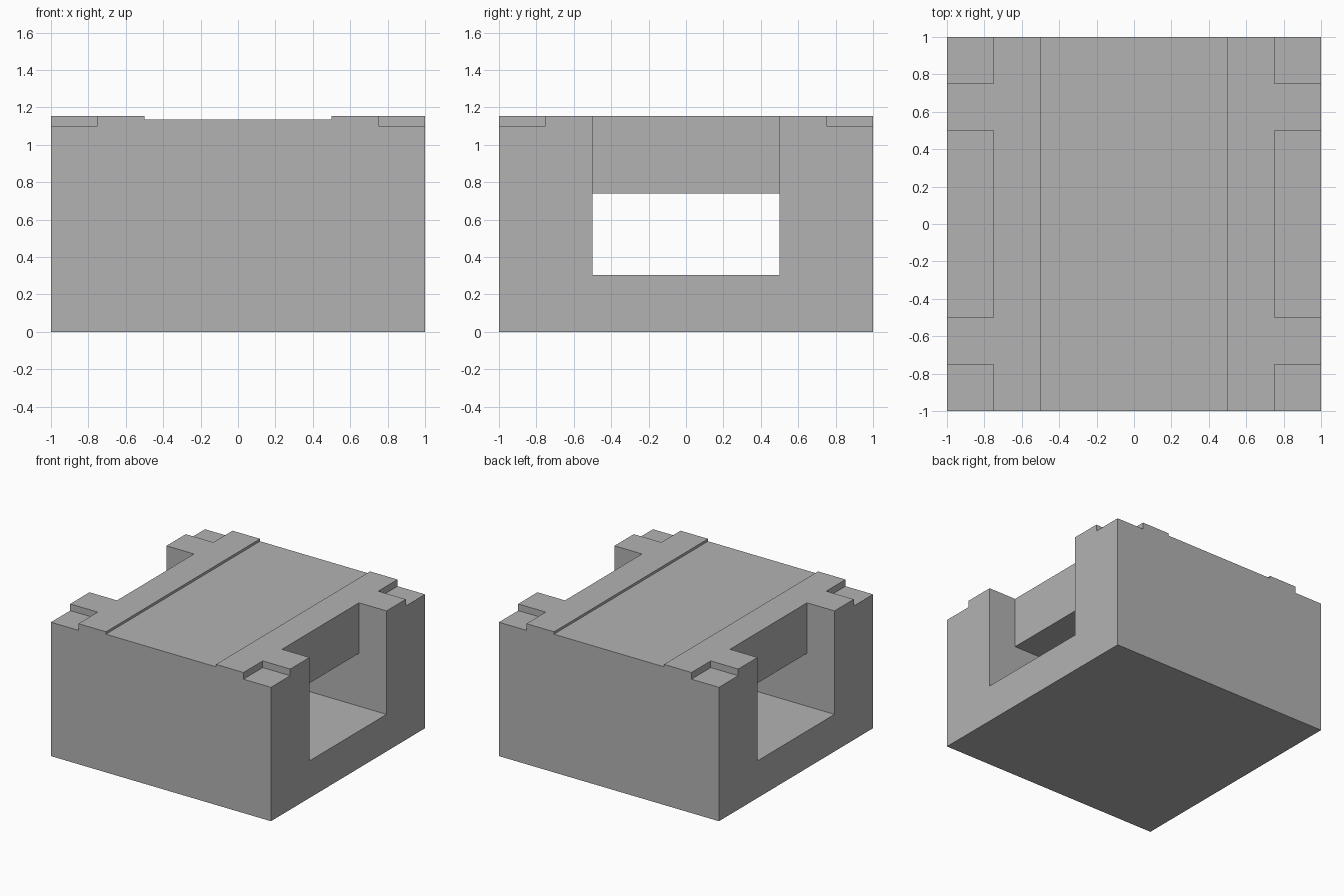
import bpy
import bmesh

cube = bpy.data.objects.get("Cube")
if cube:
    bpy.data.objects.remove(cube, do_unlink=True)

HEIGHT = 1.155
ABOVE = 1.4    # cutters overshoot the block
OUTSIDE = 1.2

grey = bpy.data.materials.new("plain grey")
grey.use_nodes = True
colour = (0.45, 0.45, 0.45, 1)
grey.diffuse_color = colour
grey.node_tree.nodes["Principled BSDF"].inputs["Base Color"].default_value = colour


def prism(name, profile, y0, y1):
    """Extrude an x-z profile from y0 to y1."""
    bm = bmesh.new()
    face = bm.faces.new([bm.verts.new((x, y0, z)) for x, z in profile])
    extruded = bmesh.ops.extrude_face_region(bm, geom=[face])["geom"]
    moved = [g for g in extruded if isinstance(g, bmesh.types.BMVert)]
    bmesh.ops.translate(bm, verts=moved, vec=(0, y1 - y0, 0))
    bmesh.ops.recalc_face_normals(bm, faces=bm.faces)
    mesh = bpy.data.meshes.new(name)
    bm.to_mesh(mesh)
    bm.free()
    mesh.materials.append(grey)
    obj = bpy.data.objects.new(name, mesh)
    bpy.context.scene.collection.objects.link(obj)
    return obj


def rect(x0, x1, z0, z1):
    return [(x0, z0), (x1, z0), (x1, z1), (x0, z1)]


# Main block with the shallow channel along its top
half = [(1, 0), (1, HEIGHT), (0.5, HEIGHT), (0.5, 1.135)]
block = prism("block", half + [(-x, z) for x, z in reversed(half)], -1, 1)

# Through tunnel joined to an open notch on each side
half = [(OUTSIDE, 0.305), (OUTSIDE, ABOVE), (0.75, ABOVE), (0.75, 0.74)]
cutters = [prism("tunnel_cutter", half + [(-x, z) for x, z in reversed(half)], -0.5, 0.5)]

# Shallow recess in each top corner
for sx in (-1, 1):
    for sy in (-1, 1):
        x0, x1 = sorted((sx * 0.75, sx * OUTSIDE))
        y0, y1 = sorted((sy * 0.75, sy * OUTSIDE))
        cutters.append(prism("corner_cutter", rect(x0, x1, 1.1, ABOVE), y0, y1))

# Cut everything, bake the result and drop the cutters
for cutter in cutters:
    cutter.hide_render = True
    cut = block.modifiers.new("cut", "BOOLEAN")
    cut.operation = "DIFFERENCE"
    cut.solver = "EXACT"
    cut.object = cutter

bpy.context.view_layer.update()
evaluated = block.evaluated_get(bpy.context.evaluated_depsgraph_get())
result = bpy.data.meshes.new_from_object(evaluated)
block.modifiers.clear()
block.data = result
for cutter in cutters:
    bpy.data.objects.remove(cutter, do_unlink=True)
